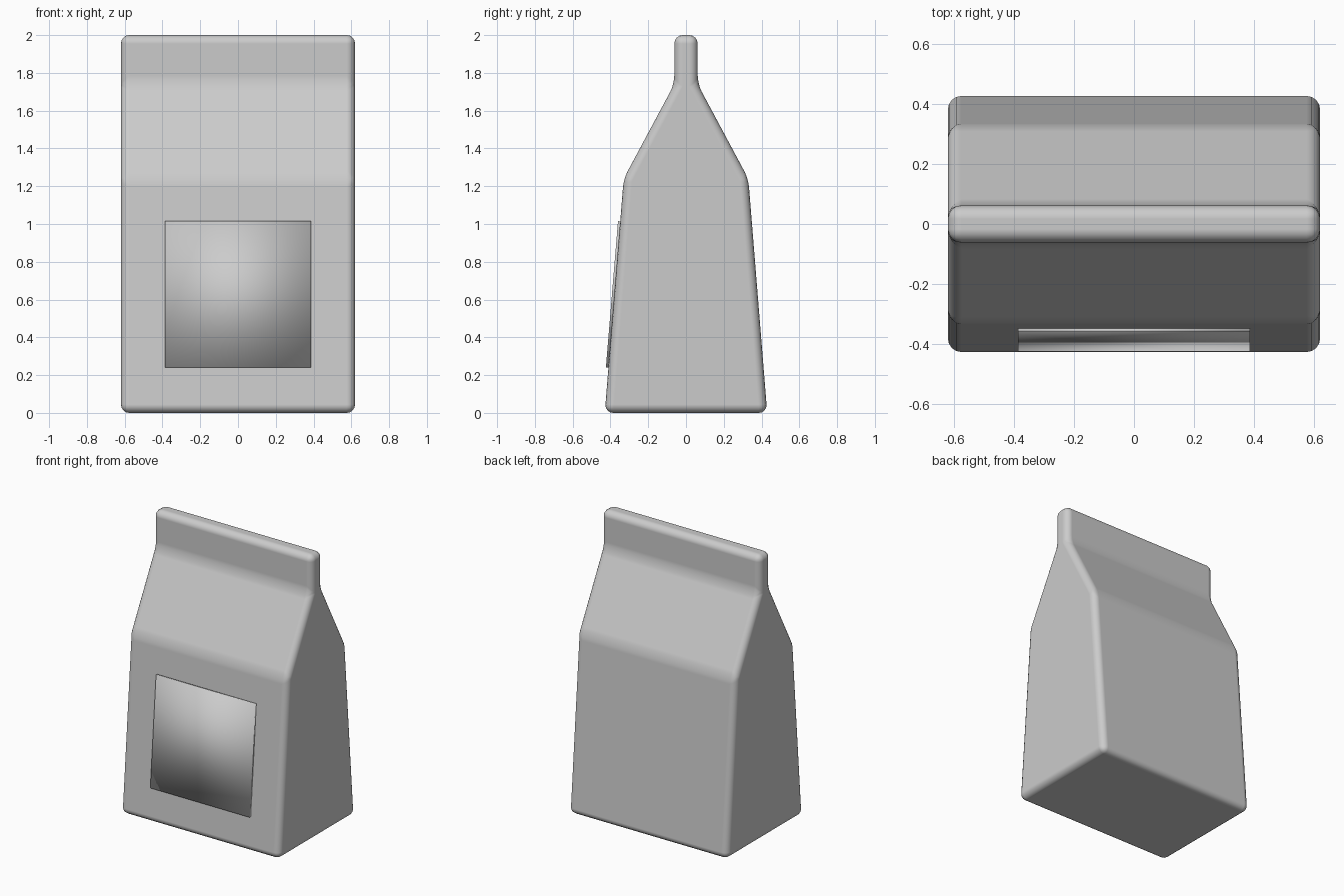
import bpy, bmesh

if "Cube" in bpy.data.objects:
    bpy.data.objects.remove(bpy.data.objects["Cube"])


def prism(name, half_profile, half_width):
    """Mirror a (y, z) half profile and extrude it along x."""
    ring = half_profile + [(-y, z) for y, z in reversed(half_profile)]
    return extrude_ring(name, ring, half_width)


def extrude_ring(name, ring, half_width):
    bm = bmesh.new()
    face = bm.faces.new([bm.verts.new((-half_width, y, z)) for y, z in ring])
    out = bmesh.ops.extrude_face_region(bm, geom=[face], use_keep_orig=True)
    verts = [g for g in out["geom"] if isinstance(g, bmesh.types.BMVert)]
    bmesh.ops.translate(bm, verts=verts, vec=(2 * half_width, 0, 0))
    bmesh.ops.recalc_face_normals(bm, faces=bm.faces)
    mesh = bpy.data.meshes.new(name)
    bm.to_mesh(mesh)
    bm.free()
    obj = bpy.data.objects.new(name, mesh)
    bpy.context.collection.objects.link(obj)
    mesh.shade_smooth()
    return obj


# Bag: tapered body, sloping shoulders and a flat folded top
bag = prism("bag", [(0.43, 0), (0.33, 1.24), (0.062, 1.74), (0.062, 2.0)], 0.62)
bevel = bag.modifiers.new("rounded_edges", "BEVEL")
bevel.width = 0.045
bevel.segments = 4
bevel.limit_method = "ANGLE"
bevel.angle_limit = 0.26
bevel.harden_normals = True

# Label: thin smooth-shaded panel lying on the sloping front
label = extrude_ring("label", [(-0.411, 0.24), (-0.424, 0.241),
                               (-0.36, 1.015), (-0.347, 1.014)], 0.387)
